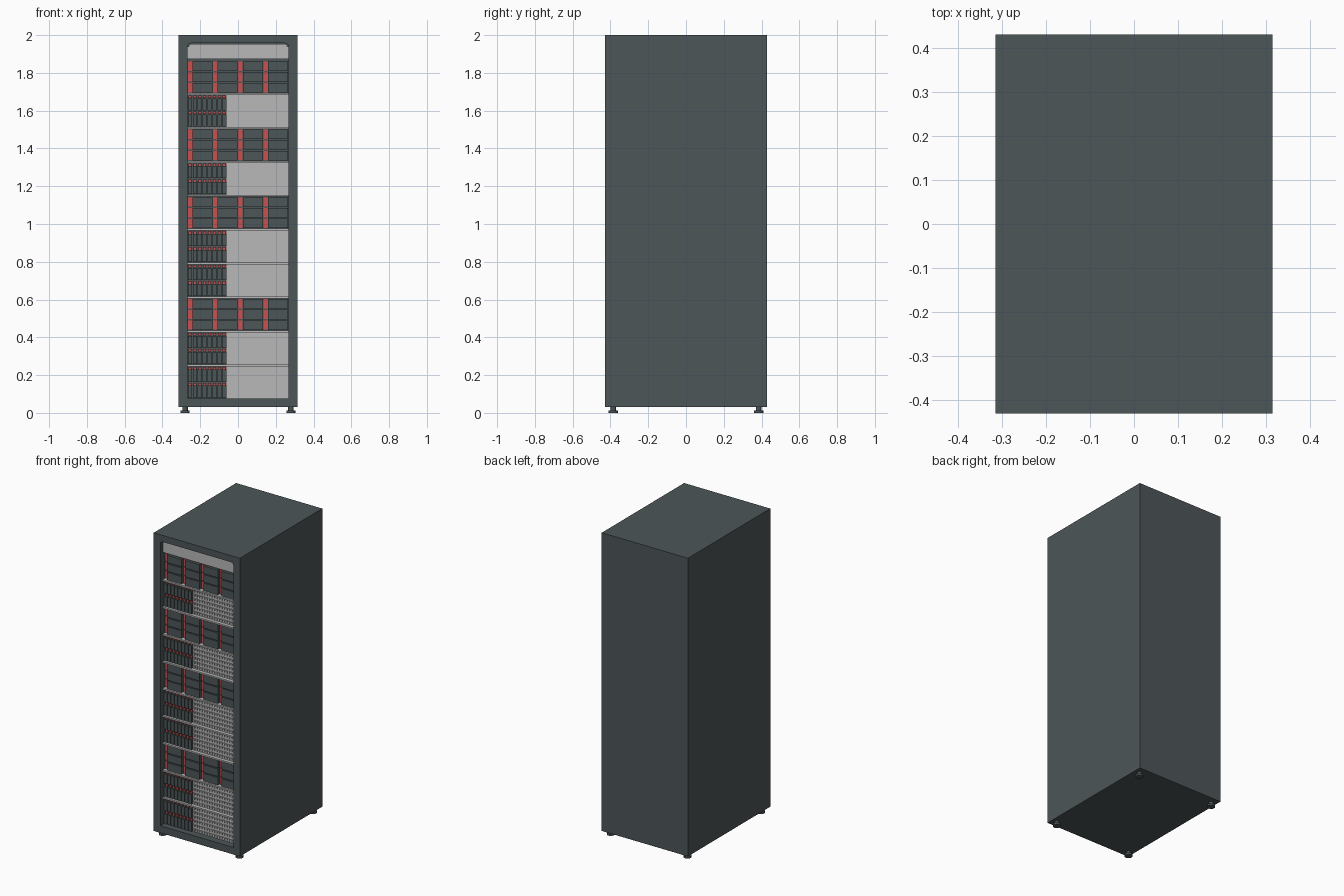
import bpy, bmesh, math
from mathutils import Matrix, Vector

if "Cube" in bpy.data.objects:
    bpy.data.objects.remove(bpy.data.objects["Cube"])


def material(name, rgb):
    m = bpy.data.materials.new(name)
    m.diffuse_color = (*rgb, 1)
    m.use_nodes = True
    m.node_tree.nodes["Principled BSDF"].inputs["Base Color"].default_value = m.diffuse_color
    return m


SLATE = material("slate_grey", (0.075, 0.092, 0.098))
GREY = material("light_grey", (0.48, 0.48, 0.48))
RED = material("red", (0.60, 0.08, 0.08))


def finish(name, bm, mat):
    me = bpy.data.meshes.new(name)
    bm.to_mesh(me)
    bm.free()
    me.materials.append(mat)
    ob = bpy.data.objects.new(name, me)
    bpy.context.collection.objects.link(ob)
    return ob


def boxes(name, mat, items):
    """One object from boxes given as (x0, x1, y0, y1, z0, z1)."""
    bm = bmesh.new()
    for x0, x1, y0, y1, z0, z1 in items:
        c = Vector(((x0 + x1) / 2, (y0 + y1) / 2, (z0 + z1) / 2))
        s = Matrix.Diagonal((x1 - x0, y1 - y0, z1 - z0, 1))
        bmesh.ops.create_cube(bm, size=1, matrix=Matrix.Translation(c) @ s)
    return finish(name, bm, mat)


W, D = 0.315, 0.43                 # cabinet half sizes
OX, Z0, Z1 = 0.267, 0.077, 1.957   # front opening
BACK = -0.375                      # floor of the recess
UNIT_H, SHELF = 0.1796, 0.01

# cabinet with a front recess, rounded at its top corners
cabinet = boxes("cabinet", SLATE, [(-W, W, -D, D, 0.03, 2.0)])
r = 0.018
outline = [(-OX, Z0), (OX, Z0)]
for cx, start in ((OX - r, 0), (-OX + r, 90)):
    for k in range(6):
        a = math.radians(start + 18 * k)
        outline.append((cx + r * math.cos(a), Z1 - r + r * math.sin(a)))
bm = bmesh.new()
face = bm.faces.new([bm.verts.new((x, -D - 0.1, z)) for x, z in outline])
ext = bmesh.ops.extrude_face_region(bm, geom=[face])
bmesh.ops.translate(bm, vec=(0, BACK + D + 0.1, 0),
                    verts=[v for v in ext["geom"] if isinstance(v, bmesh.types.BMVert)])
bmesh.ops.recalc_face_normals(bm, faces=bm.faces)
cutter = finish("opening_cutter", bm, SLATE)
cutter.hide_render = True
mod = cabinet.modifiers.new("opening", 'BOOLEAN')
mod.operation, mod.solver, mod.object = 'DIFFERENCE', 'EXACT', cutter
bpy.context.view_layer.objects.active = cabinet
bpy.ops.object.modifier_apply(modifier=mod.name)
bpy.data.objects.remove(cutter)

# levelling feet: disc and stem
bm = bmesh.new()
for x in (-0.28, 0.28):
    for y in (-0.385, 0.385):
        for rad, a, b in ((0.024, 0, 0.012), (0.014, 0.012, 0.032)):
            bmesh.ops.create_cone(bm, cap_ends=True, segments=16, radius1=rad,
                                  radius2=rad, depth=b - a,
                                  matrix=Matrix.Translation((x, y, (a + b) / 2)))
finish("feet", bm, SLATE)

# blank panel above the units
top = Z0 + 10 * UNIT_H
boxes("top_panel", GREY, [(-OX, OX, -0.402, BACK, top, Z1 - r),
                          (-OX + 0.008, OX - 0.008, -0.402, BACK, Z1 - r, Z1 - 0.004)])

# shelves between units
boxes("shelves", GREY, [(-OX, OX, -0.405, BACK, Z0 + i * UNIT_H - SHELF, Z0 + i * UNIT_H)
                        for i in range(1, 10)])

bays, bay_handles, drives, drive_handles, grilles = [], [], [], [], []
WIDE_BAY_UNITS = (2, 5, 7, 9)
for i in range(10):
    z = Z0 + i * UNIT_H
    h = UNIT_H - SHELF
    if i in WIDE_BAY_UNITS:
        # 4 x 3 wide bays, red handle set back at the left of each
        cw, ch = 2 * OX / 4, h / 3
        for c in range(4):
            for k in range(3):
                x, zz = -OX + c * cw, z + k * ch
                bays.append((x + 0.026, x + cw - 0.002, -0.398, BACK, zz + 0.003, zz + ch - 0.003))
                bay_handles.append((x + 0.001, x + 0.025, -0.380, BACK, zz + 0.004, zz + ch - 0.004))
    else:
        # 8 x 2 upright drives, red latch at the top of each
        cw, ch = 0.207 / 8, h / 2
        for c in range(8):
            for k in range(2):
                x, zz = -OX + c * cw, z + k * ch
                drives.append((x + 0.002, x + cw - 0.002, -0.395, BACK, zz + 0.003, zz + ch - 0.018))
                drive_handles.append((x + 0.005, x + cw - 0.005, -0.385, BACK, zz + ch - 0.017, zz + ch - 0.003))
        # grille panel with rows of small raised blocks
        x0 = -OX + 0.207
        grilles.append((x0, OX, -0.382, BACK, z, z + h))
        sx, sz = (OX - x0) / 18, h / 6
        for c in range(18):
            for k in range(6):
                x, zz = x0 + c * sx, z + k * sz
                grilles.append((x + 0.003, x + sx - 0.003, -0.388, -0.382, zz + 0.007, zz + sz - 0.007))

boxes("wide_bays", SLATE, bays)
boxes("wide_bay_handles", RED, bay_handles)
boxes("upright_drives", SLATE, drives)
boxes("drive_latches", RED, drive_handles)
boxes("grille_panels", GREY, grilles)
